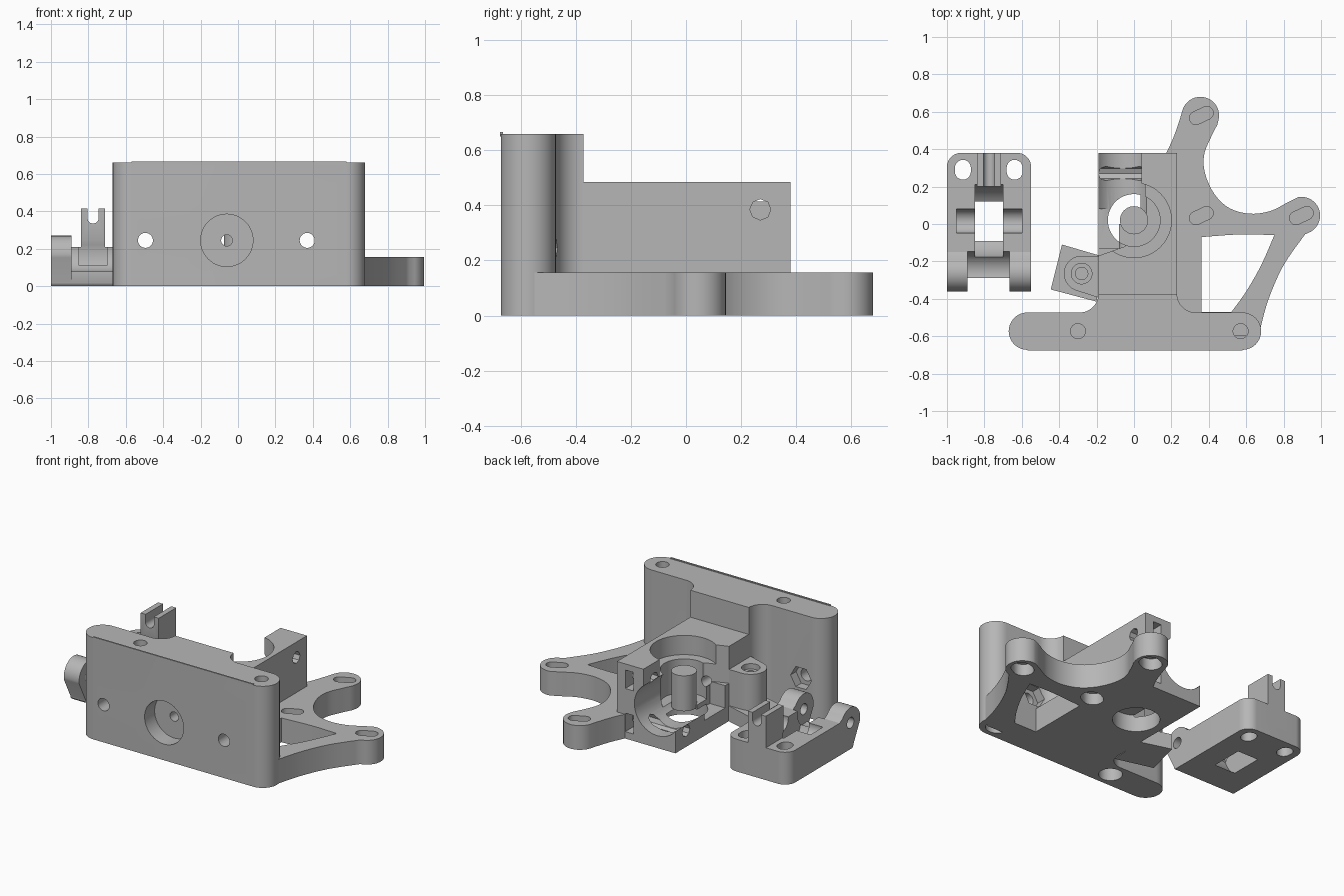
import bpy, bmesh, math

if "Cube" in bpy.data.objects:
    bpy.data.objects.remove(bpy.data.objects["Cube"], do_unlink=True)

grey = bpy.data.materials.new("plain_grey")
grey.use_nodes = True
grey.diffuse_color = (0.47, 0.47, 0.47, 1)
grey.node_tree.nodes["Principled BSDF"].inputs["Base Color"].default_value = (0.47, 0.47, 0.47, 1)

AXES = {'z': lambda u, v, w: (u, v, w),
        'y': lambda u, v, w: (u, w, v),
        'x': lambda u, v, w: (w, u, v)}


def prism(name, pts, a, b, axis='z'):
    """Extrude a 2D outline from a to b along an axis."""
    bm = bmesh.new()
    f = AXES[axis]
    face = bm.faces.new([bm.verts.new(f(u, v, a)) for u, v in pts])
    new = bmesh.ops.extrude_face_region(bm, geom=[face])['geom']
    shift = f(0, 0, b - a)
    bmesh.ops.translate(bm, vec=shift, verts=[g for g in new if isinstance(g, bmesh.types.BMVert)])
    bmesh.ops.recalc_face_normals(bm, faces=bm.faces)
    me = bpy.data.meshes.new(name)
    bm.to_mesh(me)
    bm.free()
    me.materials.append(grey)
    ob = bpy.data.objects.new(name, me)
    bpy.context.collection.objects.link(ob)
    return ob


def arc(cx, cy, r, a0, a1, n=16):
    return [(cx + r * math.cos(math.radians(a0 + (a1 - a0) * i / n)),
             cy + r * math.sin(math.radians(a0 + (a1 - a0) * i / n))) for i in range(n + 1)]


def circle(cx, cy, r, n=48):
    return arc(cx, cy, r, 0, 360, n)[:-1]


def rect(x0, x1, y0, y1):
    return [(x0, y0), (x1, y0), (x1, y1), (x0, y1)]


def spline(p, n=5):
    """Smooth curve through the points."""
    q = [p[0]] + p + [p[-1]]
    out = []
    for i in range(1, len(q) - 2):
        for k in range(n):
            t = k / n
            out.append(tuple(0.5 * (2 * q[i][d] + (q[i+1][d] - q[i-1][d]) * t
                       + (2*q[i-1][d] - 5*q[i][d] + 4*q[i+1][d] - q[i+2][d]) * t*t
                       + (3*q[i][d] - q[i-1][d] - 3*q[i+1][d] + q[i+2][d]) * t**3) for d in (0, 1)))
    return out + [p[-1]]


def slot(cx, cy, r, half, deg):
    dx, dy = half * math.cos(math.radians(deg)), half * math.sin(math.radians(deg))
    return arc(cx + dx, cy + dy, r, deg - 90, deg + 90, 10) + arc(cx - dx, cy - dy, r, deg + 90, deg + 270, 10)


def boolean(ob, op, pts, a, b, axis='z'):
    tool = prism("cutter", pts, a, b, axis)
    tool.hide_render = True
    mod = ob.modifiers.new("bool", 'BOOLEAN')
    mod.operation, mod.solver, mod.object = op, 'EXACT', tool
    bpy.context.view_layer.objects.active = ob
    bpy.ops.object.modifier_apply(modifier=mod.name)
    me = tool.data
    bpy.data.objects.remove(tool)
    bpy.data.meshes.remove(me)


def cut(ob, *args):
    boolean(ob, 'DIFFERENCE', *args)


def add(ob, *args):
    boolean(ob, 'UNION', *args)


TOP, FIL, AX = 0.66, -0.06, 0.245   # plate height, filament axis x and z

# Tall front plate with a filleted tongue at the back
plate = prism("front_plate",
              arc(-0.57, -0.573, 0.1, 90, 270) + arc(0.58, -0.573, 0.1, -90, 90)
              + arc(0.33, -0.373, 0.1, 270, 180) + arc(-0.29, -0.373, 0.1, 0, -90), 0, TOP)
cut(plate, circle(FIL, AX, 0.14), -0.8, -0.57, 'y')
cut(plate, circle(FIL, AX, 0.03), -0.8, 0, 'y')
for x in (-0.495, 0.37):
    cut(plate, circle(x, AX, 0.04), -0.8, -0.3, 'y')
    cut(plate, circle(x, AX, 0.075, 6), -0.53, -0.3, 'y')
for x in (-0.3, 0.57):
    cut(plate, circle(x, -0.573, 0.04), 0.12, 0.8)
    cut(plate, circle(x, -0.573, 0.07), -0.1, 0.11)
prism("plate_lip", rect(-0.57, 0.58, -0.675, -0.665), TOP - 0.01, TOP + 0.006)

# Drive block with open gear bore, filament trough and clamp screw holes
block = prism("drive_block", rect(-0.19, 0.23, -0.38, 0.38), 0, 0.485)
cut(block, [(0.04, 0.5), (-0.3, 0.5), (-0.3, -0.19), (-0.19, -0.17), (-0.05, -0.12), (0.04, 0)], AX, 0.6)
cut(block, circle(FIL, AX, 0.165), 0, 0.5, 'y')
cut(block, circle(0, 0.02, 0.2), 0.36, 0.6)
cut(block, circle(0, 0.02, 0.14), 0.14, 0.6)
cut(block, circle(0, 0.02, 0.14), -0.1, 0.11)
cut(block, rect(-0.3, -0.08, -0.13, 0.08), 0.1, 0.36)
cut(block, circle(FIL, AX, 0.03), -0.5, 0, 'y')
for z in (0.105, 0.385):
    cut(block, circle(0.27, z, 0.038, 8), -0.4, 0.4, 'x')
    cut(block, rect(0.11, 0.17, z - 0.06, z + 0.06), 0.21, 0.5, 'y')
prism("gear_column", circle(0, 0.02, 0.075), 0.12, 0.35)

# Hinge boss on the side of the block, over a tilted pad
boss = prism("hinge_boss", arc(-0.28, -0.265, 0.095, 90, 250) + [(-0.17, -0.4), (-0.17, -0.17)], 0.1, 0.335)
cut(boss, circle(-0.28, -0.265, 0.055), 0.3, 0.5)
cut(boss, circle(-0.28, -0.265, 0.033), 0.13, 0.5)
prism("hinge_pad", [(-0.445, -0.35), (-0.2, -0.415), (-0.18, -0.17), (-0.385, -0.11)], 0, 0.1)

# Low three-point mounting bracket
outline = [(0.2, -0.6), (0.62, -0.6)]
outline += spline([(0.675, -0.56), (0.72, -0.4), (0.80, -0.22), (0.915, -0.055)])
outline += arc(0.895, 0.045, 0.1, -60, 100)
outline += spline([(0.82, 0.115), (0.73, 0.07), (0.62, 0.055), (0.51, 0.085), (0.43, 0.16),
                   (0.38, 0.27), (0.375, 0.37), (0.41, 0.46), (0.445, 0.53)])
outline += arc(0.355, 0.58, 0.1, -15, 160)
outline += spline([(0.245, 0.56), (0.21, 0.46), (0.17, 0.375)]) + [(0.2, 0.37)]
bracket = prism("mounting_bracket", outline, 0, 0.157)
cut(bracket, [(0.36, -0.47), (0.52, -0.47)]
    + spline([(0.525, -0.465), (0.60, -0.36), (0.68, -0.22), (0.75, -0.06)])
    + spline([(0.74, -0.06), (0.58, -0.055), (0.36, -0.07)]), -0.1, 0.3)
for x, y in ((0.36, 0.58), (0.36, 0.045), (0.895, 0.045)):
    cut(bracket, slot(x, y, 0.035, 0.032, 25), 0.085, 0.3)
    cut(bracket, slot(x, y, 0.062, 0.015, 25), -0.1, 0.075)

# Separate idler arm: base, two hinge ears and a slotted post
IX, HY, HZ = -0.775, -0.26, 0.17
idler = prism("idler_arm", [(-1, -0.29), (-0.55, -0.29)] + arc(-0.625, 0.305, 0.075, 0, 90)
              + arc(-0.925, 0.305, 0.075, 90, 180), 0, 0.21)
cut(idler, [(-0.4, -0.1), (-0.4, 0.17), (-0.35, 0.1), (-0.28, -0.001), (-0.27, -0.1)], -1.2, -0.4, 'x')
cut(idler, circle(HY, HZ + 0.02, 0.115), -0.89, -0.665, 'x')
ear = [(-0.28, 0), (-0.15, 0), (-0.15, 0.21)] + arc(HY, HZ, 0.1, 35, 190)
for x0, x1 in ((-1, -0.89), (-0.665, -0.55)):
    add(idler, ear, x0, x1, 'x')
cut(idler, circle(HY, HZ, 0.035), -1.2, -0.4, 'x')
add(idler, rect(-0.84, -0.71, 0.2, 0.38), 0.1, 0.415)
cut(idler, arc(IX, 0.365, 0.03, 180, 360) + [(IX + 0.03, 0.6), (IX - 0.03, 0.6)], 0, 0.6, 'y')
cut(idler, circle(0.015, HZ, 0.2), -0.85, -0.7, 'x')
cut(idler, circle(0.015, 0.2, 0.065), -0.95, -0.6, 'x')
for x in (-0.915, -0.638):
    cut(idler, slot(x, 0.29, 0.043, 0.01, 90), -0.1, 0.5)

# Smooth the curved walls and keep sharp edges
for ob in bpy.context.scene.objects:
    ob.select_set(ob.type == 'MESH')
bpy.context.view_layer.objects.active = idler
bpy.ops.object.shade_smooth_by_angle(angle=math.radians(30))
